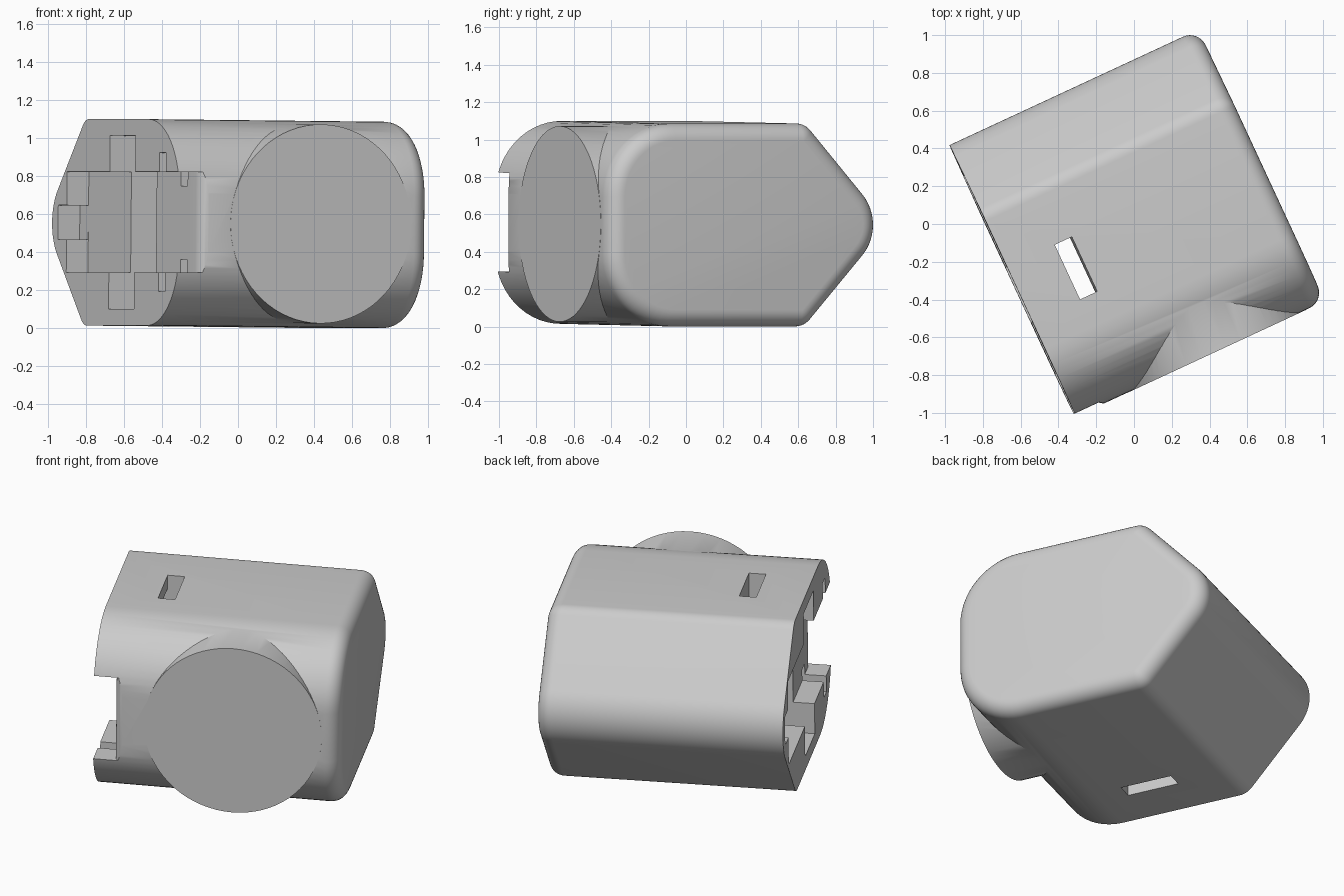
import bpy, bmesh, math
from mathutils import Vector, Matrix

if "Cube" in bpy.data.objects:
    bpy.data.objects.remove(bpy.data.objects["Cube"])

SEG = 14


def make_object(name, bm):
    bmesh.ops.remove_doubles(bm, verts=bm.verts, dist=1e-5)
    bmesh.ops.recalc_face_normals(bm, faces=bm.faces)
    me = bpy.data.meshes.new(name)
    bm.to_mesh(me)
    bm.free()
    ob = bpy.data.objects.new(name, me)
    bpy.context.collection.objects.link(ob)
    return ob


def loft(name, rings):
    bm = bmesh.new()
    vs = [[bm.verts.new(p) for p in r] for r in rings]
    n = len(rings[0])
    for a, b in zip(vs, vs[1:]):
        for i in range(n):
            j = (i + 1) % n
            bm.faces.new((a[i], a[j], b[j], b[i]))
    bm.faces.new(vs[0])
    bm.faces.new(vs[-1])
    return make_object(name, bm)


def box(name, x, y, z):
    rect = [(x[0], y[0]), (x[1], y[0]), (x[1], y[1]), (x[0], y[1])]
    return loft(name, [[(a, b, c) for a, b in rect] for c in z])


# Housing cross-section: hull of circles, shrunk by an inset
CZ = 0.55
PHI = 42


def section(x, inset):
    arcs = [(-0.405, 0.1525, 0.39, 180, 90, SEG),     # round front shoulder
            (0.343, 0.4425, 0.10, 90, PHI, 6),        # rear shoulder
            (0.54, 0.0, 0.25, PHI, 0, 8)]             # rear nose
    top = []
    for cy, cz, r, a0, a1, n in arcs:
        for i in range(n + 1):
            a = math.radians(a0 + (a1 - a0) * i / n)
            top.append((cy + (r - inset) * math.cos(a), cz + (r - inset) * math.sin(a)))
    pts = top + [(y, -z) for y, z in reversed(top[:-1])]
    return [(x, y, CZ + z) for y, z in pts]


X0, X1, F = -0.716, 0.737, 0.09
rings = [section(X0, 0)]
for i in range(9):
    a = math.radians(90 * i / 8)
    rings.append(section(X1 - F + F * math.sin(a), F * (1 - math.cos(a))))
housing = loft("housing", rings)


def boolean(tool, op):
    tool.hide_render = True
    m = housing.modifiers.new("bool", 'BOOLEAN')
    m.operation, m.object, m.solver = op, tool, 'EXACT'
    bpy.context.view_layer.objects.active = housing
    bpy.ops.object.modifier_apply(modifier=m.name)
    bpy.data.objects.remove(tool)


# Round boss on the front side
boss = loft("boss", [[(0.105 + 0.523 * math.cos(t), y, CZ + 0.523 * math.sin(t))
                      for t in (2 * math.pi * i / 72 for i in range(72))]
                     for y in (-0.796, -0.25)])
boolean(boss, 'UNION')

# Open channel across the end, with a rounded lip
prof = [(-0.8, 0.608), (-0.59, 0.608)]
for i in range(9):
    a = math.radians(90 * i / 8)
    prof.append((-0.52 - 0.07 * math.cos(a), -0.73 - 0.07 * math.sin(a)))
prof += [(-0.52, -1.0), (-0.8, -1.0)]
boolean(loft("channel_cut", [[(x, y, z) for x, y in prof] for z in (0.287, 0.816)]), 'DIFFERENCE')

# Strap slot in the end, and the opening through top and bottom
boolean(box("slot_cut", (-0.8, -0.339), (-0.241, 0.076), (0.095, 1.006)), 'DIFFERENCE')
boolean(box("through_cut", (-0.438, -0.338), (-0.242, 0.077), (-0.2, 1.3)), 'DIFFERENCE')

# Small key pockets
for z in ((0.186, 0.357), (0.743, 0.916)):
    boolean(box("key_cut", (-0.8, -0.50), (-0.627, -0.544), z), 'DIFFERENCE')
boolean(box("nose_pocket_cut", (-0.8, -0.5905), (0.60, 0.715), (0.46, 0.64)), 'DIFFERENCE')

# Smooth shading with sharp edges, then final turn and slight tilt
bpy.ops.object.select_all(action='DESELECT')
housing.select_set(True)
bpy.context.view_layer.objects.active = housing
bpy.ops.object.shade_smooth_by_angle(angle=math.radians(30))
housing.data.transform(Matrix.Rotation(math.radians(24.9), 4, 'Z') @ Matrix.Rotation(0.01, 4, 'Y'))
